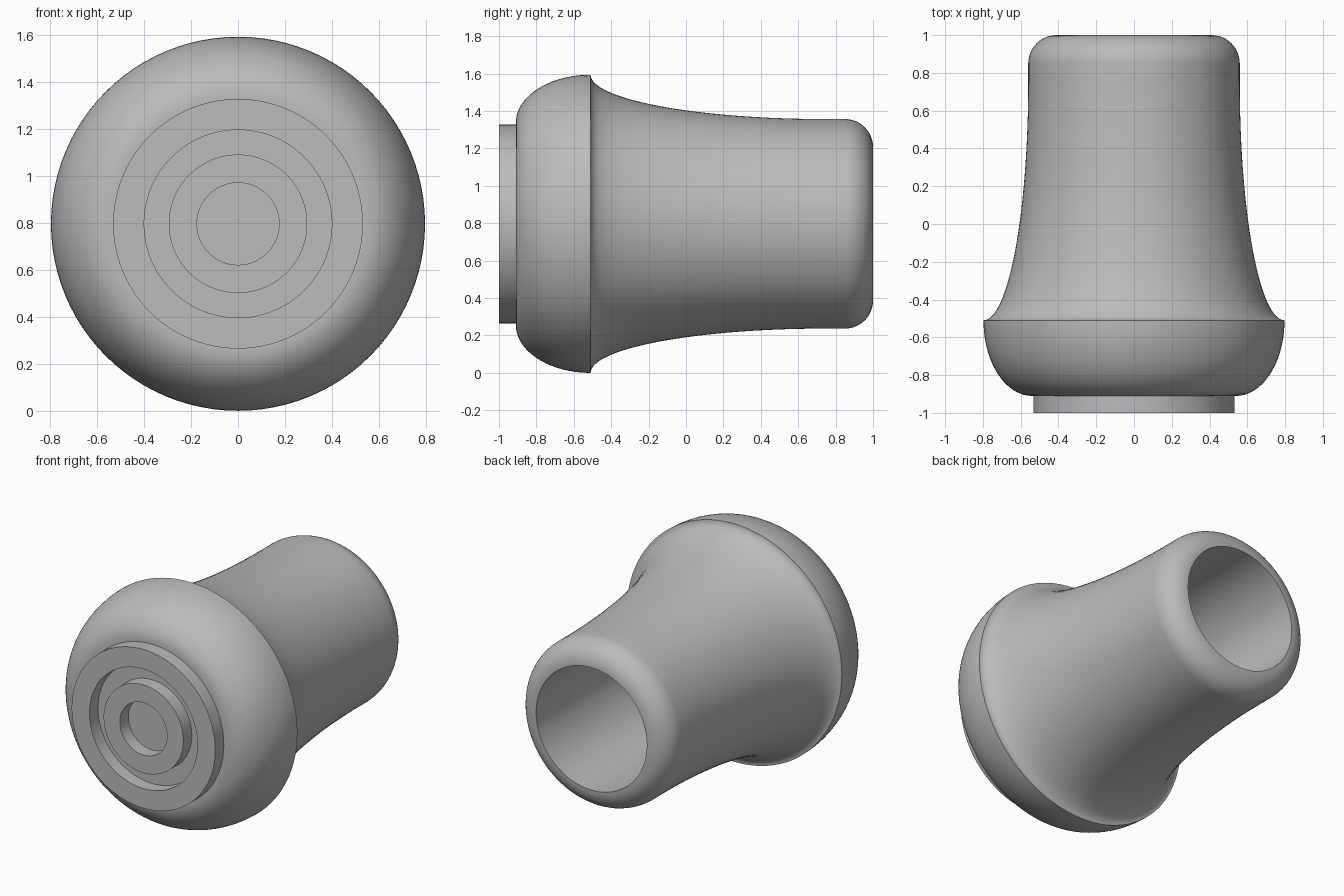
import bpy, bmesh, math
from mathutils import Matrix, Vector

if "Cube" in bpy.data.objects:
    bpy.data.objects.remove(bpy.data.objects["Cube"])

CENTRE_Z = 0.797
SEGMENTS = 96

rubber = bpy.data.materials.new("grey_rubber")
rubber.diffuse_color = (0.5, 0.5, 0.5, 1)
rubber.use_nodes = True
rubber.node_tree.nodes["Principled BSDF"].inputs["Base Color"].default_value = rubber.diffuse_color


def arc(cr, cy, a, b, start, end, n):
    """Elliptical arc as (radius, y) points, angles in degrees."""
    pts = []
    for i in range(n + 1):
        t = math.radians(start + (end - start) * i / n)
        pts.append((cr + a * math.cos(t), cy + b * math.sin(t)))
    return pts


def lathe(name, profile):
    """Revolve a (radius, y) profile around the y axis."""
    bm = bmesh.new()
    verts = [bm.verts.new((r, y, 0)) for r, y in profile]
    edges = [bm.edges.new(pair) for pair in zip(verts, verts[1:])]
    bmesh.ops.spin(bm, geom=verts + edges, cent=(0, 0, 0), axis=(0, 1, 0),
                   angle=math.tau, steps=SEGMENTS, use_merge=True)
    bmesh.ops.remove_doubles(bm, verts=bm.verts, dist=1e-5)
    bmesh.ops.recalc_face_normals(bm, faces=bm.faces)
    bmesh.ops.transform(bm, matrix=Matrix.Translation(Vector((0, 0, CENTRE_Z))), verts=bm.verts)
    mesh = bpy.data.meshes.new(name)
    bm.to_mesh(mesh)
    bm.free()
    mesh.materials.append(rubber)
    obj = bpy.data.objects.new(name, mesh)
    bpy.context.collection.objects.link(obj)
    bpy.context.view_layer.objects.active = obj
    obj.select_set(True)
    bpy.ops.object.shade_smooth_by_angle(angle=math.radians(35))
    obj.select_set(False)
    return obj


# Front face: centre recess, raised ring, groove, raised outer ring
profile = [(0, -0.91), (0.175, -0.91), (0.175, -1), (0.295, -1), (0.295, -0.91),
           (0.40, -0.91), (0.40, -1), (0.532, -1), (0.532, -0.91)]
# Bulging foot
profile += arc(0.54, -0.51, 0.257, 0.40, -90, 0, 20)
# Flared neck sweeping into the straight sleeve
profile += arc(0.797, 0.75, 0.237, 1.26, 270, 180, 32)[1:]
# Rounded rim
profile += arc(0.41, 0.85, 0.15, 0.15, 0, 90, 12)
# Socket bore with a flat floor
profile += [(0.41, -0.5), (0, -0.5)]

lathe("ferrule_tip", profile)
